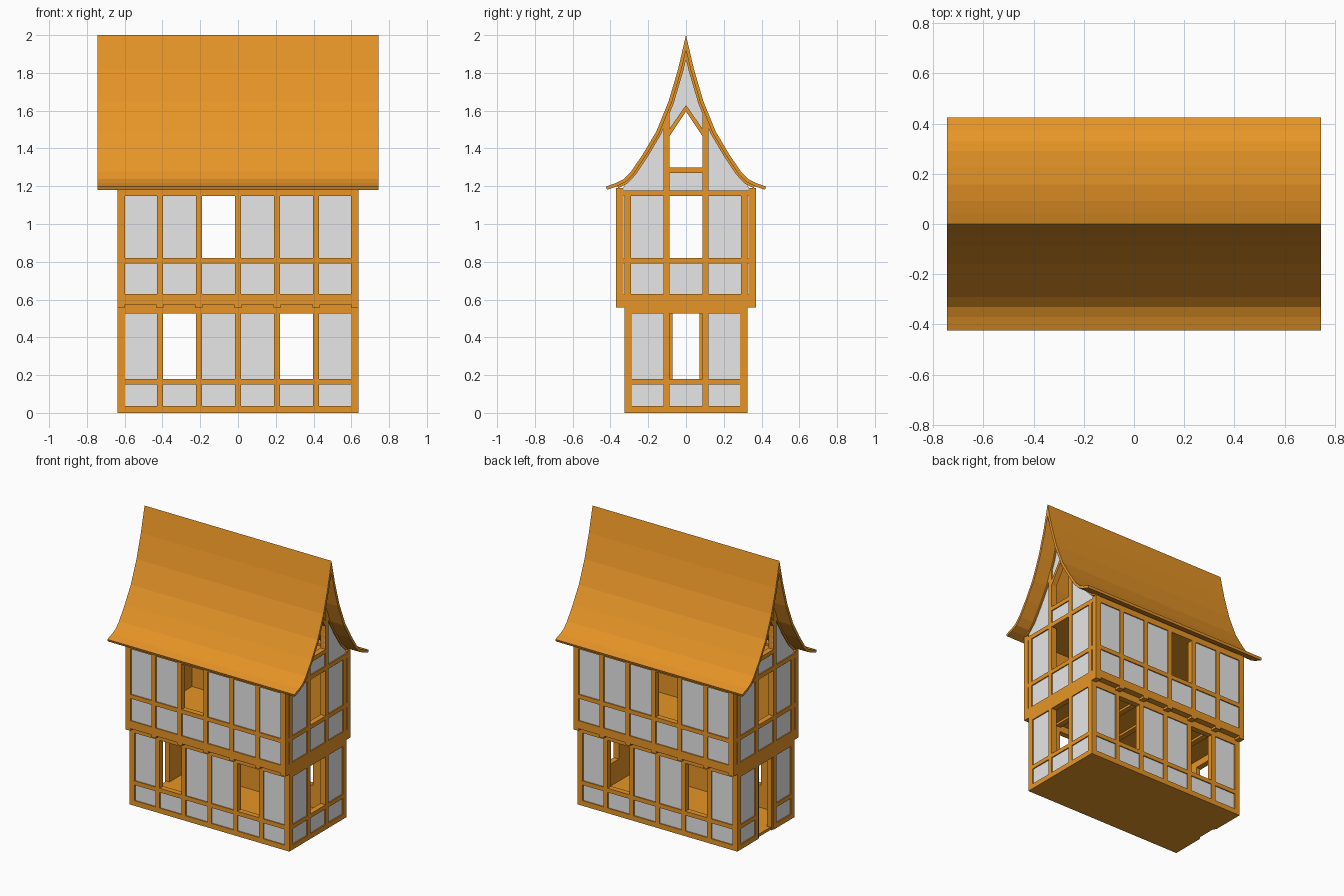
import bpy, bmesh, math
from mathutils import Vector

if "Cube" in bpy.data.objects:
    bpy.data.objects.remove(bpy.data.objects["Cube"])


def material(name, rgb):
    m = bpy.data.materials.new(name)
    m.diffuse_color = (*rgb, 1)
    m.use_nodes = True
    m.node_tree.nodes["Principled BSDF"].inputs["Base Color"].default_value = m.diffuse_color
    return m


TIMBER = material("orange timber", (0.80, 0.30, 0.02))
PLASTER = material("light grey plaster", (0.80, 0.80, 0.80))

X = 0.637                    # half length of the house
Y_LOW, Y_UP = 0.325, 0.37    # half depth of ground floor and jettied floor
DEPTH = 0.04                 # wall thickness
W = 0.0165                   # half width of a post


def box(bm, a, b):
    """Box between two opposite corners."""
    a, b = Vector(a), Vector(b)
    c, s = (a + b) / 2, b - a
    r = bmesh.ops.create_cube(bm, size=1)
    for v in r["verts"]:
        v.co = Vector(v.co[i] * abs(s[i]) + c[i] for i in range(3))


def prism(bm, pts, x0, x1):
    """Extrude a (y, z) outline from x0 to x1."""
    f = bm.faces.new([bm.verts.new((x0, y, z)) for y, z in pts])
    r = bmesh.ops.extrude_face_region(bm, geom=[f])
    for g in r["geom"]:
        if isinstance(g, bmesh.types.BMVert):
            g.co.x = x1


def finish(bm, name, mat):
    bmesh.ops.recalc_face_normals(bm, faces=bm.faces)
    me = bpy.data.meshes.new(name)
    bm.to_mesh(me)
    bm.free()
    me.materials.append(mat)
    ob = bpy.data.objects.new(name, me)
    bpy.context.collection.objects.link(ob)
    return ob


def wall(name, place, posts, rails, openings, no_rails=()):
    """Framed wall: posts, rails and a recessed plaster panel in each closed bay."""
    wood, fill = bmesh.new(), bmesh.new()

    def put(bm, u0, u1, z0, z1, d0=0.0, d1=DEPTH):
        box(bm, place(u0, d0, z0), place(u1, d1, z1))

    for u in posts:
        put(wood, u - W, u + W, rails[0][0], rails[-1][1])
    for bay in range(len(posts) - 1):
        u0, u1 = posts[bay] + W, posts[bay + 1] - W
        for row, (z0, z1) in enumerate(rails):
            if (bay, row) not in no_rails:
                put(wood, u0, u1, z0, z1)
            if row + 1 < len(rails) and (bay, row) not in openings:
                put(fill, u0, u1, z1, rails[row + 1][0], 0.008, 0.014)
                put(wood, u0, u1, z1, rails[row + 1][0], 0.014, DEPTH)
    finish(wood, name + "_timber", TIMBER)
    finish(fill, name + "_panels", PLASTER)


# Long walls, front and back
long_posts = [i * 0.2067 for i in range(-3, 4)]
low_rails = [(0, 0.037), (0.15, 0.18), (0.525, 0.575)]
up_rails = [(0.573, 0.63), (0.79, 0.82), (1.147, 1.19)]
for side, s in (("front", -1), ("back", 1)):
    wall(side + "_ground_wall", lambda u, d, z: (u, s * (Y_LOW - d), z),
         long_posts, low_rails, {(1, 1), (4, 1)})
    wall(side + "_upper_wall", lambda u, d, z: (u, s * (Y_UP - d), z),
         long_posts, up_rails, {(2, 1)})

# End walls; the left one has a door down to the floor
end_posts = [-0.308, -0.1035, 0.1035, 0.308]
up_posts = [-0.3535] + end_posts + [0.3535]
end_up_rails = [(0.558, 0.63), (0.79, 0.82), (1.147, 1.178)]
for side, s in (("left", -1), ("right", 1)):
    door = side == "left"
    place = lambda u, d, z: (s * (X - d), u, z)
    wall(side + "_ground_wall", place, end_posts, low_rails,
         {(1, 1), (1, 0)} if door else {(1, 1)},
         {(1, 0), (1, 1)} if door else ())
    wall(side + "_upper_wall", place, up_posts, end_up_rails, {(2, 1)})

# Door jambs
bm = bmesh.new()
for s in (-1, 1):
    box(bm, (-X + 0.006, s * 0.072, 0), (-X + DEPTH, s * 0.088, 0.526))
finish(bm, "door_jambs", TIMBER)

# Floors
for name, y, z0, z1 in (("ground_floor", Y_LOW, 0, 0.02),
                        ("upper_floor", Y_UP, 0.573, 0.61),
                        ("attic_floor", Y_UP, 1.15, 1.175)):
    bm = bmesh.new()
    box(bm, (-X + 0.015, -y + 0.015, z0), (X - 0.015, y - 0.015, z1))
    finish(bm, name, TIMBER)

# Jetty joists
bm = bmesh.new()
for u in long_posts:
    box(bm, (max(u - 0.02, -X), -Y_UP, 0.557), (min(u + 0.02, X), Y_UP, 0.6))
finish(bm, "jetty_joists", TIMBER)

# Roof curve from ridge to eave, then mirrored
half = [(0.042, 1.82), (0.092, 1.65), (0.157, 1.49), (0.225, 1.375), (0.29, 1.278),
        (0.33, 1.237), (0.37, 1.217), (0.424, 1.198)]
curve = [(-y, z) for y, z in reversed(half)] + [(0, 2.0)] + half


def offset(pts, d):
    """Shift the roof curve inwards by d with mitred corners."""
    p = [Vector(q) for q in pts]
    n = []
    for a, b in zip(p, p[1:]):
        t = (b - a).normalized()
        n.append(Vector((t.y, -t.x)))
    out = []
    for i, q in enumerate(p):
        a, b = n[max(i - 1, 0)], n[min(i, len(n) - 1)]
        m = (a + b).normalized()
        out.append(tuple(q + m * (d / m.dot(a))))
    return out


bm = bmesh.new()
prism(bm, curve + offset(curve, 0.018)[::-1], -0.745, 0.745)
finish(bm, "roof", TIMBER)


def height(pts, y):
    """Height of a roof curve at y."""
    for (y0, z0), (y1, z1) in zip(pts, pts[1:]):
        if y0 <= y <= y1:
            return z0 + (z1 - z0) * (y - y0) / (y1 - y0)


# Gables with pointed attic windows
BASE, SILL, SPRING, PEAK, HW = 1.17, 1.30, 1.465, 1.595, 0.087
under, inner = offset(curve, 0.016), offset(curve, 0.029)
mid = len(curve) // 2
for side, s in (("left", -1), ("right", 1)):
    wood, fill = bmesh.new(), bmesh.new()
    face, back = s * X, s * (X - DEPTH)
    # rafters under the roof edge
    prism(wood, under[1:-1] + inner[1:-1][::-1], back, face)
    for m in (-1, 1):
        flip = lambda pts: [(m * y, z) for y, z in pts]
        # posts
        prism(wood, flip([(HW, BASE), (0.12, BASE), (0.12, height(under, 0.12)),
                          (HW, height(under, HW))]), back, face)
        # chevron over the window
        prism(wood, flip([(0, PEAK), (HW, SPRING), (HW, SPRING + 0.04),
                          (0, PEAK + 0.035)]), back, face)
        # plaster and its inner lining
        edge = [p for p in offset(curve, 0.022)[mid:-2]]
        outline = flip([(HW, BASE), (0.345, BASE)] + edge[::-1]
                       + [(0, PEAK + 0.01), (HW, SPRING + 0.01)])
        prism(fill, outline, s * (X - 0.014), s * (X - 0.008))
        prism(wood, outline, back, s * (X - 0.014))
    # sill and panel below the window
    box(wood, (back, -HW, SILL - 0.03), (face, HW, SILL))
    box(fill, (s * (X - 0.014), -HW, BASE), (s * (X - 0.008), HW, SILL - 0.01))
    box(wood, (back, -HW, BASE), (s * (X - 0.014), HW, SILL - 0.01))
    finish(wood, side + "_gable_timber", TIMBER)
    finish(fill, side + "_gable_plaster", PLASTER)
